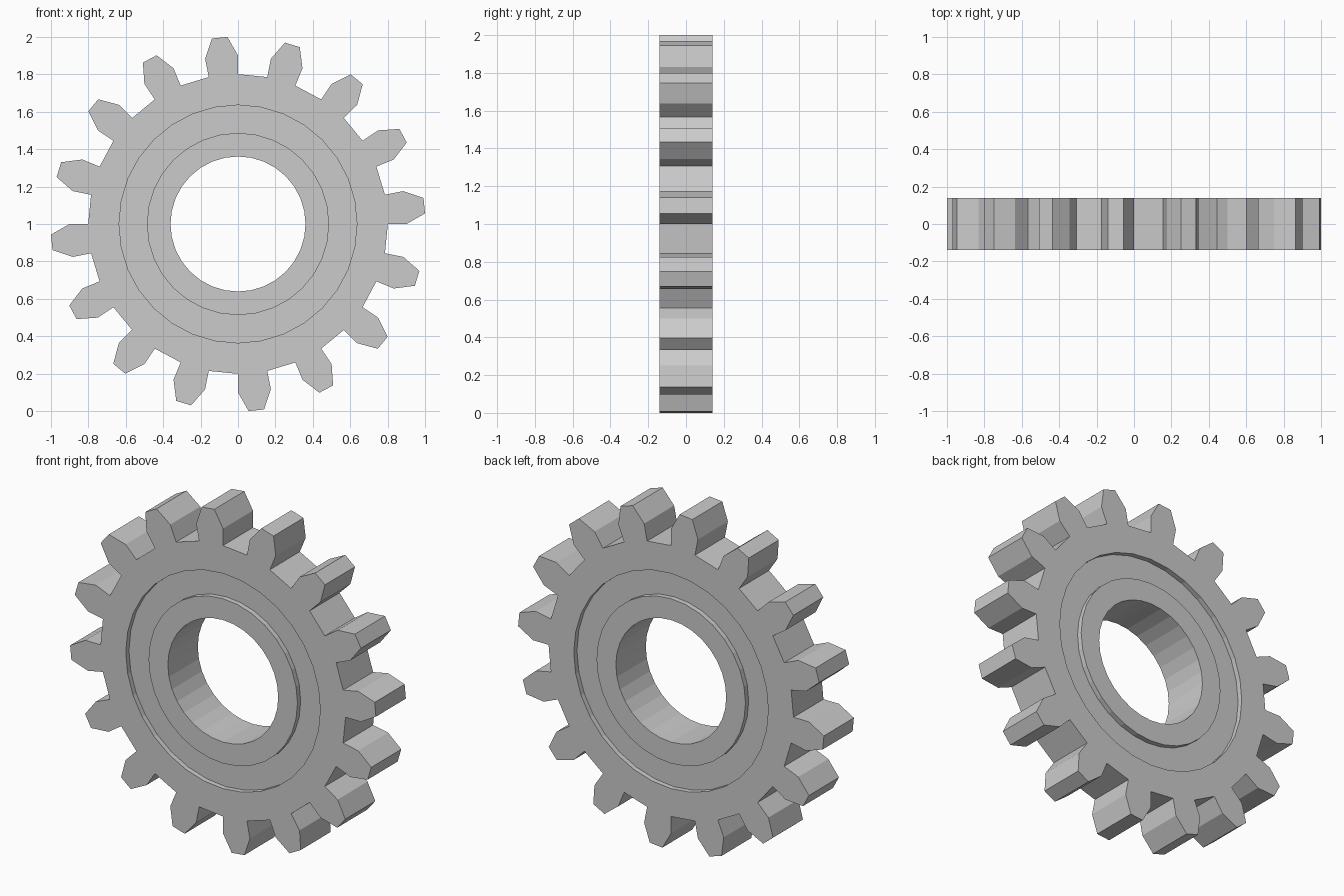
import bpy, bmesh
from math import sin, cos, radians

if "Cube" in bpy.data.objects:
    bpy.data.objects.remove(bpy.data.objects["Cube"])

TEETH = 16
N = TEETH * 2                      # two ring segments per tooth pitch
STEP = 360 / N
HALF, GROOVE = 0.14, 0.11          # half thickness, groove floor height
BORE, HUB, RIM = 0.361, 0.487, 0.636
ROOT, PITCH, TIP, INSET = 0.801, 0.901, 1.0016, 3.25

bm = bmesh.new()


def point(r, deg, y):
    # angle measured clockwise from the top, seen from the front
    a = radians(deg)
    return bm.verts.new((r * sin(a), y, 1 + r * cos(a)))


def ring(r, y):
    return [point(r, i * STEP, y) for i in range(N)]


# Gear body: cross-section rings from the front root round the bore to the back root
section = [(ROOT, -HALF), (RIM, -HALF), (RIM, -GROOVE), (HUB, -GROOVE), (HUB, -HALF), (BORE, -HALF)]
section += [(r, -y) for r, y in reversed(section)]
rings = [ring(r, y) for r, y in section]
for a, b in zip(rings, rings[1:]):
    for i in range(N):
        j = (i + 1) % N
        bm.faces.new((a[i], a[j], b[j], b[i]))

# Valleys and teeth alternate around the root
front, back = rings[0], rings[-1]
for i in range(N):
    j = (i + 1) % N
    if i % 2 == 0:
        bm.faces.new((front[i], front[j], back[j], back[i]))
        continue
    d0, d1 = i * STEP, (i + 1) * STEP
    outline = [(PITCH, d0), (TIP, d0 + INSET), (TIP, d1 - INSET), (PITCH, d1)]
    f = [front[i]] + [point(r, d, -HALF) for r, d in outline] + [front[j]]
    b = [back[i]] + [point(r, d, HALF) for r, d in outline] + [back[j]]
    bm.faces.new(f)
    bm.faces.new(b[::-1])
    for k in range(5):
        bm.faces.new((f[k], f[k + 1], b[k + 1], b[k]))

bmesh.ops.recalc_face_normals(bm, faces=bm.faces)
mesh = bpy.data.meshes.new("gear")
bm.to_mesh(mesh)
bm.free()
bpy.context.collection.objects.link(bpy.data.objects.new("gear", mesh))
